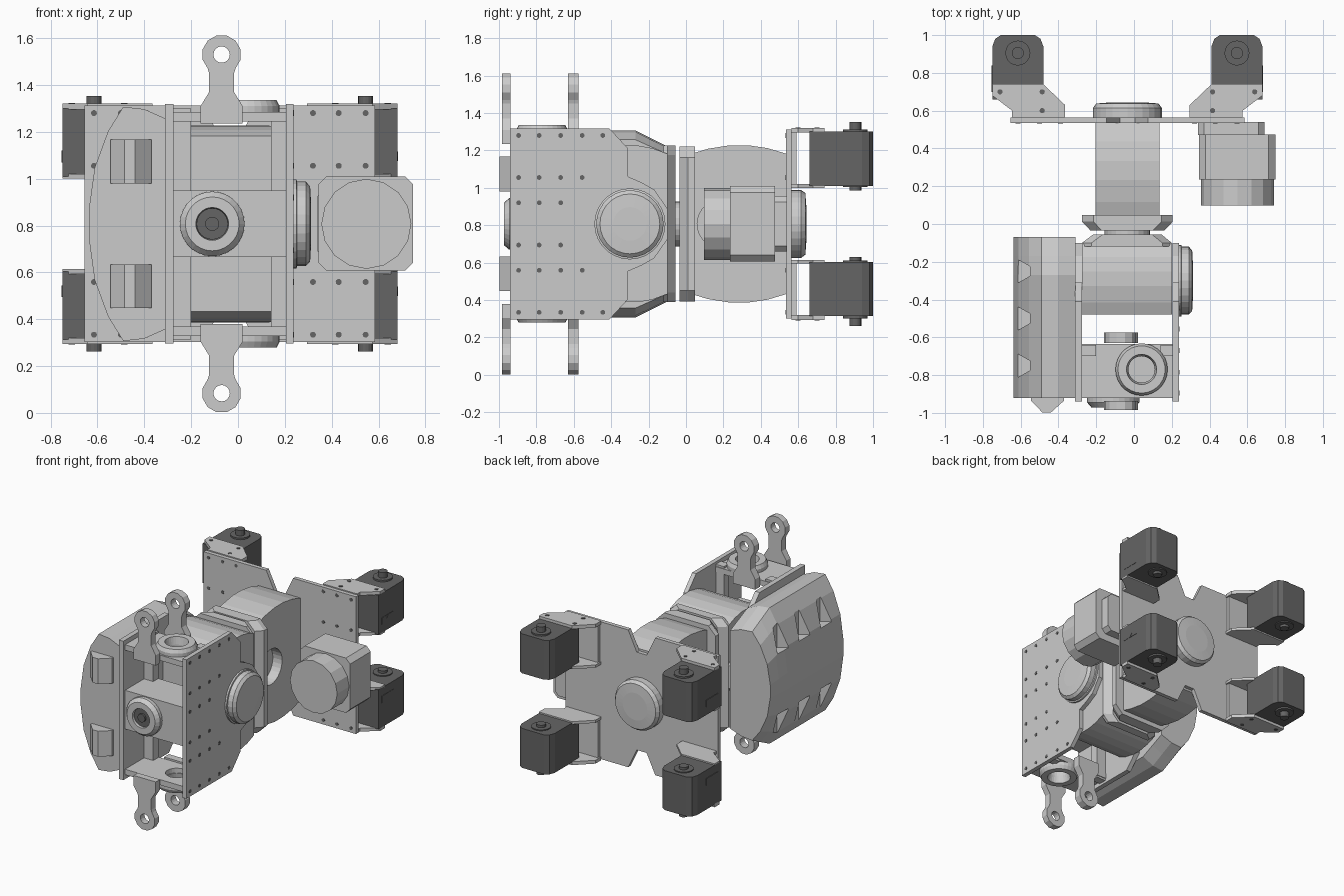
import bpy, bmesh
from math import cos, sin, pi, radians
from mathutils import Vector

if "Cube" in bpy.data.objects:
    bpy.data.objects.remove(bpy.data.objects["Cube"])

ZC = 0.807   # height of the horizontal symmetry plane
XR = -0.035  # centre of the rear assembly

dark = bpy.data.materials.new("dark_grey")
dark.diffuse_color = (0.13, 0.13, 0.13, 1)
dark.use_nodes = True
dark.node_tree.nodes["Principled BSDF"].inputs["Base Color"].default_value = dark.diffuse_color


def put(axis, u, v, h):
    return {'x': (h, u, v), 'y': (u, h, v), 'z': (u, v, h)}[axis]


def finish(name, bm, mat=None):
    bmesh.ops.remove_doubles(bm, verts=bm.verts, dist=1e-5)
    bmesh.ops.recalc_face_normals(bm, faces=bm.faces)
    me = bpy.data.meshes.new(name)
    bm.to_mesh(me)
    bm.free()
    ob = bpy.data.objects.new(name, me)
    bpy.context.collection.objects.link(ob)
    if mat:
        me.materials.append(mat)
    return ob


def loft(name, axis, sections, mat=None):
    """Solid through equal-length outlines: sections = [(height, points)]."""
    bm = bmesh.new()
    rows = [[bm.verts.new(put(axis, u, v, h)) for u, v in pts] for h, pts in sections]
    n = len(rows[0])
    for a, b in zip(rows, rows[1:]):
        for i in range(n):
            j = (i + 1) % n
            bm.faces.new((a[i], a[j], b[j], b[i]))
    bm.faces.new(rows[0])
    bm.faces.new(rows[-1])
    return finish(name, bm, mat)


def prism(name, axis, pts, a, b, mat=None):
    return loft(name, axis, [(a, pts), (b, pts)], mat)


def rect(u0, u1, v0, v1, c=0.0):
    if c == 0:
        return [(u0, v0), (u1, v0), (u1, v1), (u0, v1)]
    return [(u0 + c, v0), (u1 - c, v0), (u1, v0 + c), (u1, v1 - c),
            (u1 - c, v1), (u0 + c, v1), (u0, v1 - c), (u0, v0 + c)]


def lathe(name, axis, cu, cv, prof, n=24, mat=None, closed=False):
    """Revolve (radius, height) profile; closed=True makes a ring."""
    bm = bmesh.new()
    rows = [[bm.verts.new(put(axis, cu + r * cos(2 * pi * i / n), cv + r * sin(2 * pi * i / n), h))
             for i in range(n)] for r, h in prof]
    pairs = list(zip(rows, rows[1:]))
    if closed:
        pairs.append((rows[-1], rows[0]))
    for a, b in pairs:
        for i in range(n):
            j = (i + 1) % n
            bm.faces.new((a[i], a[j], b[j], b[i]))
    if not closed:
        bm.faces.new(rows[0])
        bm.faces.new(rows[-1])
    return finish(name, bm, mat)


def disc(name, axis, u, v, r, a, b, n=24, mat=None):
    return lathe(name, axis, u, v, [(r, a), (r, b)], n, mat)


def cut(ob, cutter):
    m = ob.modifiers.new("cut", 'BOOLEAN')
    m.operation = 'DIFFERENCE'
    m.solver = 'EXACT'
    m.object = cutter
    cutter.hide_render = True
    cutter.hide_viewport = True


def flip(pts, s):
    """Mirror the second coordinate about the symmetry plane when s < 0."""
    return [(u, v if s > 0 else 2 * ZC - v) for u, v in pts]


def zz(z, s):
    return z if s > 0 else 2 * ZC - z


# Rear mounting plate with a V notch at top and bottom
half = [(-.62, .505), (-.11, .505), (-.04, .36), (.04, .36), (.11, .505), (.62, .505)]
prism("rear_plate", 'y', [(XR + x, ZC + z) for x, z in half]
      + [(XR - x, ZC - z) for x, z in half], .535, .565)
lathe("rear_hub_cap", 'y', XR, ZC, [(.15, .56), (.182, .565), (.182, .615), (.165, .638), (.1, .643)], 28)

# Four corner actuators with brackets
for sx in (-1, 1):
    cx = XR + sx * .58
    outline = [(.715, .74), (.445, .74), (.33, .63), (.33, .565), (.61, .565), (.61, .60), (.715, .68)]
    outline = [(XR + sx * a, b) for a, b in outline]
    for s in (1, -1):
        prism("actuator_body", 'z', [(cx - .135, .66), (cx + .135, .66), (cx + .135, .94), (cx + .12, .98),
              (cx + .09, 1.0), (cx - .09, 1.0), (cx - .12, .98), (cx - .135, .94)], zz(1.01, s), zz(1.3, s), dark)
        disc("actuator_pin", 'z', cx, .905, .032, zz(.985, s), zz(1.352, s), 16, dark)
        disc("actuator_collar", 'z', cx, .905, .066, zz(1.003, s), zz(1.312, s), 20, dark)
        xo = cx + sx * .135
        slot = lathe("actuator_slot", 'x', .77, zz(1.095, s), [(.02, xo - .004), (.02, xo + .003)], 4, dark)
        prism("actuator_label_recess", 'x', rect(.70, .84, zz(1.095, s) - .025, zz(1.095, s) + .025),
              xo - .004, xo + .002, dark)
        for z0, z1 in ((1.295, 1.32), (1.0, 1.02)):
            prism("bracket_flange", 'z', outline, zz(z0, s), zz(z1, s))
        a, b = sorted((XR + sx * .34, XR + sx * .60))
        prism("bracket_back", 'y', rect(a, b, min(zz(1.0, s), zz(1.32, s)), max(zz(1.0, s), zz(1.32, s))), .563, .59)
        for bx, by in ((.695, .70), (.465, .70), (.465, .60)):
            disc("bracket_screw", 'z', XR + sx * bx * .97, by, .014, zz(1.31, s), zz(1.323, s), 10, dark)
        for px in (.58, .465, .355):
            for pz in (1.28, 1.055):
                disc("plate_screw", 'y', XR + sx * px, zz(pz, s), .013, .533, .54, 10, dark)

# Rear barrel housing: bulging top and bottom
def barrel(y0, y1, h_end, h_mid):
    k = [0, .17, .4, .6, .8, 1]
    up = [(y0 + (y1 - y0) * t, ZC + h_end + (h_mid - h_end) * (1 - (2 * t - 1) ** 2)) for t in k]
    return up + [(y, 2 * ZC - z) for y, z in reversed(up)]

rear = prism("rear_barrel", 'x', barrel(.03, .537, .375, .422), -.205, .135)
cut(rear, disc("barrel_hole_cutter", 'x', .19, ZC, .13, .06, .3, 28))

# Coupling flanges between the front and rear halves
loft("rear_flange", 'y', [(-.035, rect(-.23, .16, ZC - .415, ZC + .415, .06)),
                          (.012, rect(-.275, .205, ZC - .415, ZC + .415, .06)),
                          (.048, rect(-.275, .205, ZC - .415, ZC + .415, .06))])
loft("front_flange", 'y', [(-.12, rect(-.275, .2, ZC - .418, ZC + .418, .05)),
                           (-.1, rect(-.275, .2, ZC - .418, ZC + .418, .05)),
                           (-.055, rect(-.215, .145, ZC - .418, ZC + .418, .05))])
prism("front_barrel", 'x', barrel(-.48, -.1, .375, .42), -.275, .2)
disc("coupling_shaft", 'y', XR, ZC, .12, -.07, 0)

# Side motor hung on the rear plate
prism("side_motor_housing", 'y', rect(.343, .748, .607, 1.01, .035), .235, .475)
disc("side_motor_can", 'y', .548, ZC, .192, .097, .24, 16)
prism("side_motor_mount", 'y', rect(.34, .69, .66, .955, .03), .47, .54)

# Pair of side frame plates
prof = [(-.94, 1.318), (-.41, 1.318), (-.31, 1.21), (-.31, 1.06), (-.24, 1.03), (-.17, .99), (-.1, .89)]
prof += [(y, 2 * ZC - z) for y, z in reversed(prof)]
prism("right_side_plate", 'x', prof, .205, .237)
prism("left_side_plate", 'x', prof, -.312, -.275)
lathe("side_hub_cap", 'x', -.3, ZC, [(.19, .235), (.19, .25), (.18, .252), (.18, .29), (.16, .308), (.09, .312)], 28)
for z in (1.28, 1.055, .92):
    for y in (-.895, -.785, -.67, -.555, -.445)[:5 if z > 1.2 else 4 if z > 1 else 3]:
        for s in (1, -1):
            disc("side_plate_screw", 'x', y, zz(z, s), .013, .23, .24, 10, dark)

# Front actuator with ring on its face
prism("front_actuator", 'y', rect(-.275, .205, .665, .95), -.92, -.64)
lathe("front_actuator_ring", 'y', -.11, ZC,
      [(.138, -.91), (.138, -.945), (.115, -.972), (.07, -.972), (.065, -.91)], 28, None, True)
disc("front_actuator_core", 'y', -.11, ZC, .067, -.955, -.91, 24, dark)
disc("front_actuator_screw", 'y', -.11, ZC, .03, -.968, -.95, 16, dark)

# Top and bottom: frame plate, bearing ring, inner posts and lug arms
for s in (1, -1):
    plate = prism("arm_frame_plate", 'z', rect(-.275, .207, -.92, -.635), zz(1.245, s), zz(1.285, s))
    cut(plate, disc("bearing_cutter", 'z', .04, -.77, .075, zz(1.2, s), zz(1.4, s)))
    lathe("bearing_ring", 'z', .04, -.77, [(.138, zz(1.28, s)), (.138, zz(1.31, s)), (.125, zz(1.335, s)),
          (.08, zz(1.335, s)), (.07, zz(1.28, s))], 28, None, True)
    for a, b in ((-.275, -.2), (.14, .207)):
        prism("inner_post", 'y', flip(rect(a, b, .94, 1.3), s), -.70, -.64)
    head = [(-.07 + .084 * cos(radians(t)), 1.53 + .084 * sin(radians(t))) for t in range(-45, 226, 30)]
    arm = head + [(-.123, 1.45), (-.123, 1.37), (-.16, 1.31), (-.16, 1.235),
                  (.02, 1.235), (.02, 1.31), (-.017, 1.37), (-.017, 1.45)]
    hole = disc("lug_hole_cutter", 'y', -.07, zz(1.53, s), .035, -1.1, -.5, 16)
    for y0, y1 in ((-.985, -.937), (-.63, -.575)):
        cut(prism("lug_arm", 'y', flip(arm, s), y0, y1), hole)

# Left armour shell, tapered towards the back
up = [(-.31, .45), (-.40, .49), (-.49, .5), (-.555, .395), (-.612, .24), (-.637, .06)]
def shell_section(k, dx=0.0):
    a = [(x + dx * (x < -.5), ZC + z * k) for x, z in up]
    return a + [(x, 2 * ZC - z) for x, z in reversed(a)]
shell = loft("armour_shell", 'y', [(-.92, shell_section(1)), (-.27, shell_section(1)),
                                   (-.17, shell_section(.9)), (-.07, shell_section(.8))])
for s in (1, -1):
    # notches along both edges of the shell
    for y in (-.25, -.5, -.75):
        cut(shell, prism("shell_notch_cutter", 'z', [(-.7, y - .11), (-.7, y + .11), (-.55, y + .025),
                         (-.55, y - .025)], zz(1.03, s), zz(1.4, s)))
    # wedge bumps on the front
    prism("shell_front_wedge", 'z', [(-.545, -.915), (-.545, -.935), (-.485, -.998), (-.44, -.998),
          (-.37, -.935), (-.37, -.915)], zz(.98, s), zz(1.167, s))
